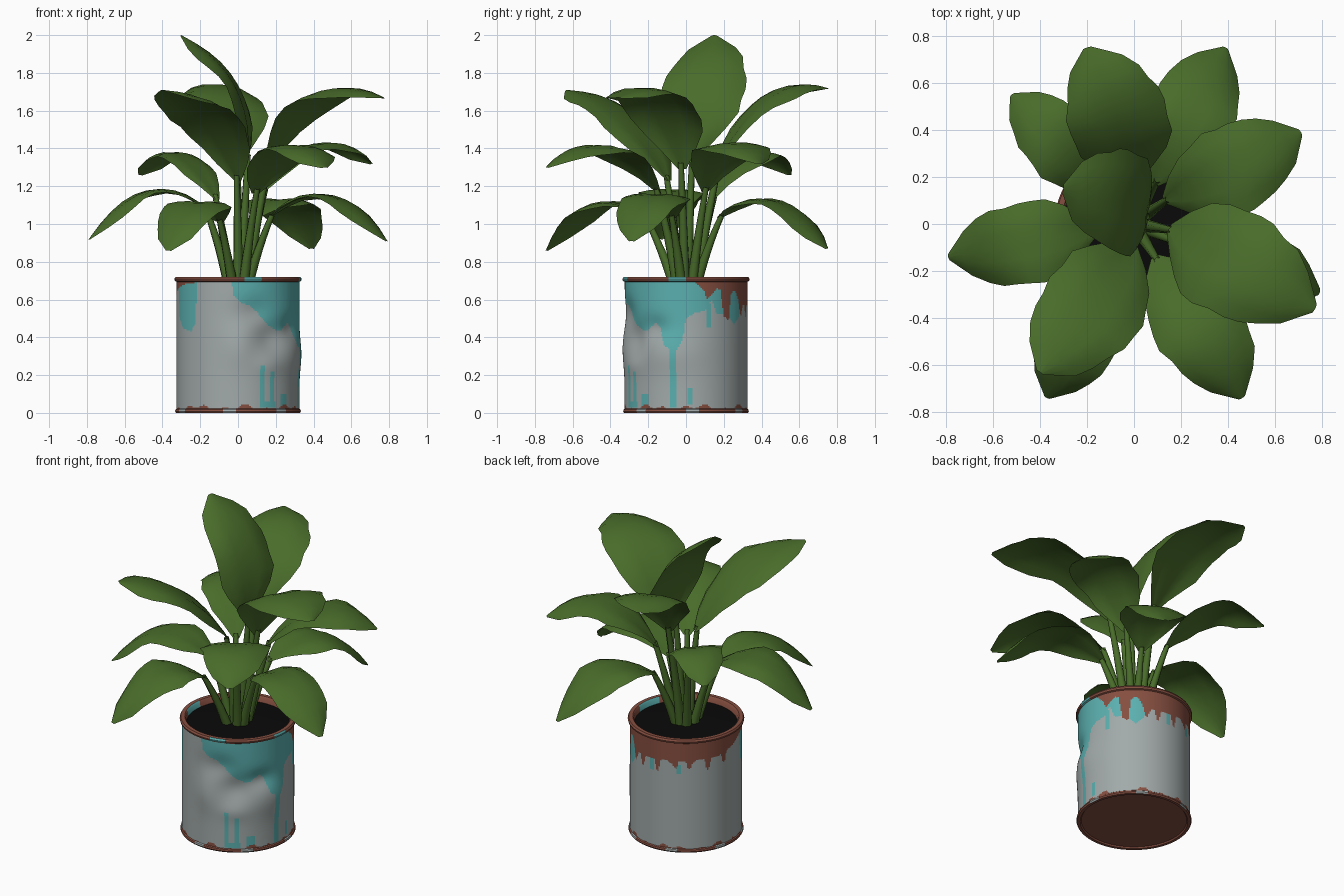
import bpy, bmesh, math, random
from mathutils import Vector

if "Cube" in bpy.data.objects:
    bpy.data.objects.remove(bpy.data.objects["Cube"])

random.seed(4)


def material(name, rgb):
    m = bpy.data.materials.new(name)
    m.diffuse_color = (*rgb, 1)
    m.use_nodes = True
    m.node_tree.nodes["Principled BSDF"].inputs["Base Color"].default_value = m.diffuse_color
    return m


GREY = material("bare_grey_metal", (0.36, 0.405, 0.40))
TEAL = material("teal_paint", (0.105, 0.43, 0.43))
RUST = material("rust", (0.24, 0.078, 0.052))
SOIL = material("dark_soil", (0.003, 0.0028, 0.0028))
LEAF = material("leaf_green", (0.066, 0.15, 0.023))


def finish(bm, name, mats, angle=40):
    me = bpy.data.meshes.new(name)
    bm.to_mesh(me)
    bm.free()
    for m in mats:
        me.materials.append(m)
    for p in me.polygons:
        p.use_smooth = True
    me.set_sharp_from_angle(angle=math.radians(angle))
    ob = bpy.data.objects.new(name, me)
    bpy.context.collection.objects.link(ob)
    return ob


def lathe(name, profile, segs, mats, rule=None, shape=None):
    """Spin an (r, z) profile; rule(deg, z, r) gives the material, shape(deg, z) a radial offset."""
    bm = bmesh.new()
    grid = []
    for k in range(segs):
        deg = -180 + 360 * k / segs
        a = math.radians(deg)
        col = []
        for r, z in profile:
            rr = r + (shape(deg, z) if shape else 0)
            col.append(bm.verts.new((rr * math.cos(a), rr * math.sin(a), z)))
        grid.append(col)
    for k in range(segs):
        c, d = grid[k], grid[(k + 1) % segs]
        deg = -180 + 360 * (k + 0.5) / segs
        for i in range(len(profile) - 1):
            f = bm.faces.new((c[i], d[i], d[i + 1], c[i + 1]))
            if rule:
                z = (profile[i][1] + profile[i + 1][1]) / 2
                f.material_index = rule(deg, z, (profile[i][0] + profile[i + 1][0]) / 2)
    bmesh.ops.remove_doubles(bm, verts=bm.verts, dist=1e-5)
    return finish(bm, name, mats)


def lookup(table, x):
    for (x0, y0), (x1, y1) in zip(table, table[1:]):
        if x0 <= x <= x1:
            return y0 + (y1 - y0) * (x - x0) / (x1 - x0)
    return table[-1][1]


# Lower edge of the teal paint and of the rust, as height by direction in degrees
TEAL_EDGE = [(-180, .73), (-166, .72), (-161, .5), (-154, .45), (-140, .43), (-134, .47),
             (-131, .73), (-97, .73),
             (-94, .62), (-86, .58), (-78, .57), (-70, .53), (-60, .47), (-50, .44), (-40, .44),
             (-32, .48), (-26, .45), (-20, .35), (-8, .33), (-3, .39), (0, .5), (8, .53),
             (18, .54), (25, .6), (30, .52), (42, .52), (52, .47), (60, .51), (64, .6),
             (70, .73), (180, .73)]
RUST_EDGE = [(-180, .62), (-165, .66), (-150, .68), (-132, .69), (-100, .71), (-75, .69),
             (-40, .7), (8, .69),
             (17, .65), (20, .6), (25, .63), (30, .66), (34, .65), (38, .51), (44, .49),
             (47, .63), (53, .65), (58, .6), (63, .51), (68, .57), (160, .59), (180, .62)]
# Paint runs: direction, half width, bottom, top
DRIPS = [(-67, 2.5, .04, .25), (-56, 2.5, .03, .22), (-61, 8, .025, .06), (-12, 3, .03, .36),
         (4, 2.5, .04, .13), (-42, 4, .03, .1), (22, 2, .45, .58), (88, 2.5, .5, .6),
         (118, 2, .5, .56)]


def paint(deg, z, r):
    rust = lookup(RUST_EDGE, deg)
    if 64 < deg < 178:  # ragged runs round the back
        rust -= 0.05 * max(0, math.sin(deg * 0.35) + 0.5 * math.sin(deg * 0.6 + 1))
    if z > rust or z < 0.024 + 0.012 * (math.sin(deg * 0.13) + math.sin(deg * 0.31 + 2)):
        return 2
    if z > lookup(TEAL_EDGE, deg):
        return 1
    for d, w, z0, z1 in DRIPS:
        if abs(deg - d) < w and z0 < z < z1:
            return 1
    return 0


def dents(deg, z):
    def bump(d, dz, w, h, amount):
        return amount * math.exp(-((deg - d) / w) ** 2 - ((z - dz) / h) ** 2)
    return (bump(-57, .4, 18, .09, -.03) + bump(-30, .45, 14, .06, -.02)
            + bump(-72, .54, 16, .07, -.012) + bump(-18, .31, 30, .1, .014)
            + bump(-60, .25, 14, .05, .006) + bump(-90, .34, 14, .11, .011)
            + bump(-80, .52, 20, .08, -.01))


def rim_paint(deg, z, r):
    if r < .31:
        return 1 if -25 < deg < 8 or deg > 172 or deg < -160 else 2
    return 1 if r > .325 and (-84 < deg < -66 or -18 < deg < 0) else 2


# Can body, rims, base and soil
lathe("can_body", [(.325, .02 + .008 * i) for i in range(86)], 240, [GREY, TEAL, RUST], paint, dents)
lathe("top_rim", [(.322, .692), (.334, .698), (.337, .709), (.331, .72), (.308, .72),
                  (.3, .712), (.295, .66)], 90, [GREY, TEAL, RUST], rim_paint)
lathe("bottom_rim", [(0, .008), (.305, .008), (.311, 0), (.328, 0), (.333, .008), (.331, .018),
                     (.322, .025)], 90, [GREY, TEAL, RUST],
      lambda d, z, r: 0 if r > .325 and math.sin(d * .12 + 1) > .75 else 2)
lathe("soil", [(.298, .682), (.24, .688), (.12, .692), (0, .694)], 40, [SOIL])


def bezier(a, b, c, t):
    return a * (1 - t) ** 2 + b * 2 * t * (1 - t) + c * t * t


def tube(name, a, b, c, r0, r1, rings=7, sides=7):
    """Tapered tube along a quadratic curve."""
    bm = bmesh.new()
    rows = []
    for i in range(rings):
        t = i / (rings - 1)
        p = bezier(a, b, c, t)
        tan = ((b - a) * (1 - t) + (c - b) * t).normalized()
        u = tan.cross(Vector((.3, 1, 0))).normalized()
        v = tan.cross(u)
        r = r0 + (r1 - r0) * t
        rows.append([bm.verts.new(p + r * (u * math.cos(k * math.tau / sides)
                                           + v * math.sin(k * math.tau / sides)))
                     for k in range(sides)])
    for p, q in zip(rows, rows[1:]):
        for k in range(sides):
            n = (k + 1) % sides
            bm.faces.new((p[k], p[n], q[n], q[k]))
    bmesh.ops.recalc_face_normals(bm, faces=bm.faces)
    finish(bm, name, [LEAF], 80)


WIDTHS = [.1, .46, .75, .92, 1, .99, .95, .88, .76, .55, .08]
ACROSS = [-1, -.7, -.35, 0, .35, .7, 1]


def blade(name, a, b, c, width, facing=None):
    """Leaf blade on an arched midrib: creased near the stalk, drooping and wavy at the edges."""
    bm = bmesh.new()
    out = (c - a)
    if facing is not None:
        out = Vector((math.cos(math.radians(facing)), math.sin(math.radians(facing)), 0))
    out.z = 0
    side = Vector((0, 0, 1)).cross(out.normalized())
    phase = random.uniform(0, 6)
    rows = []
    for i, w in enumerate(WIDTHS):
        t = i / (len(WIDTHS) - 1)
        p = bezier(a, b, c, t)
        tan = ((b - a) * (1 - t) + (c - b) * t).normalized()
        n = tan.cross(side).normalized()
        half = width / 2 * w
        row = []
        for u in ACROSS:
            edge = 1 + (random.uniform(-.06, .04) if abs(u) == 1 else 0)
            lift = half * (.3 * (1 - t) * abs(u) - .3 * u * u)
            lift += .014 * w * u * u * math.sin(10 * t + phase + 1.5 * u)
            row.append(bm.verts.new(p + side * half * u * edge + n * lift))
        rows.append(row)
    for p, q in zip(rows, rows[1:]):
        for j in range(len(ACROSS) - 1):
            bm.faces.new((p[j], q[j], q[j + 1], p[j + 1]))
    finish(bm, name, [LEAF], 50)


# Leaves: blade base, arch control point, tip, width, optional facing direction
LEAVES = [
    ("low_left", (-.15, -.02, 1.06), (-.48, -.09, 1.36), (-.79, -.14, .92), .36),
    ("low_front", (-.09, -.19, 1.01), (-.24, -.48, 1.28), (-.37, -.74, .86), .36),
    ("low_right", (.16, -.07, 1.03), (.50, -.18, 1.33), (.79, -.29, .91), .36),
    ("low_back", (.09, .17, 1.03), (.26, .50, 1.29), (.39, .75, .87), .37),
    ("middle_left", (-.11, .14, 1.13), (-.32, .36, 1.55), (-.52, .55, 1.26), .32),
    ("middle_front", (.09, -.14, 1.16), (.28, -.42, 1.59), (.46, -.74, 1.30), .40),
    ("middle_right", (.13, .10, 1.17), (.42, .22, 1.60), (.71, .39, 1.32), .38),
    ("high_back", (.00, .17, 1.33), (-.03, .42, 1.83), (-.20, .75, 1.72), .43),
    ("high_right", (.15, -.02, 1.29), (.36, -.13, 1.87), (.77, -.36, 1.67), .47),
    ("high_front", (.00, -.09, 1.23), (-.13, -.32, 1.70), (-.40, -.63, 1.71), .44),
    ("top", (.05, .03, 1.34), (.10, .09, 1.80), (-.30, .15, 2.0), .45, 172),
]
for name, base, arch, tip, width, *facing in LEAVES:
    a, b, c = Vector(base), Vector(arch), Vector(tip)
    foot = Vector((a.x * .32, a.y * .32, .67))
    knee = a.lerp(foot, .45)
    knee.x, knee.y = knee.x * .92, knee.y * .92
    tube(name + "_stem", foot, knee, a + (b - a) * .06, .029, .015)
    blade(name + "_leaf", a, b, c, width, *facing)
